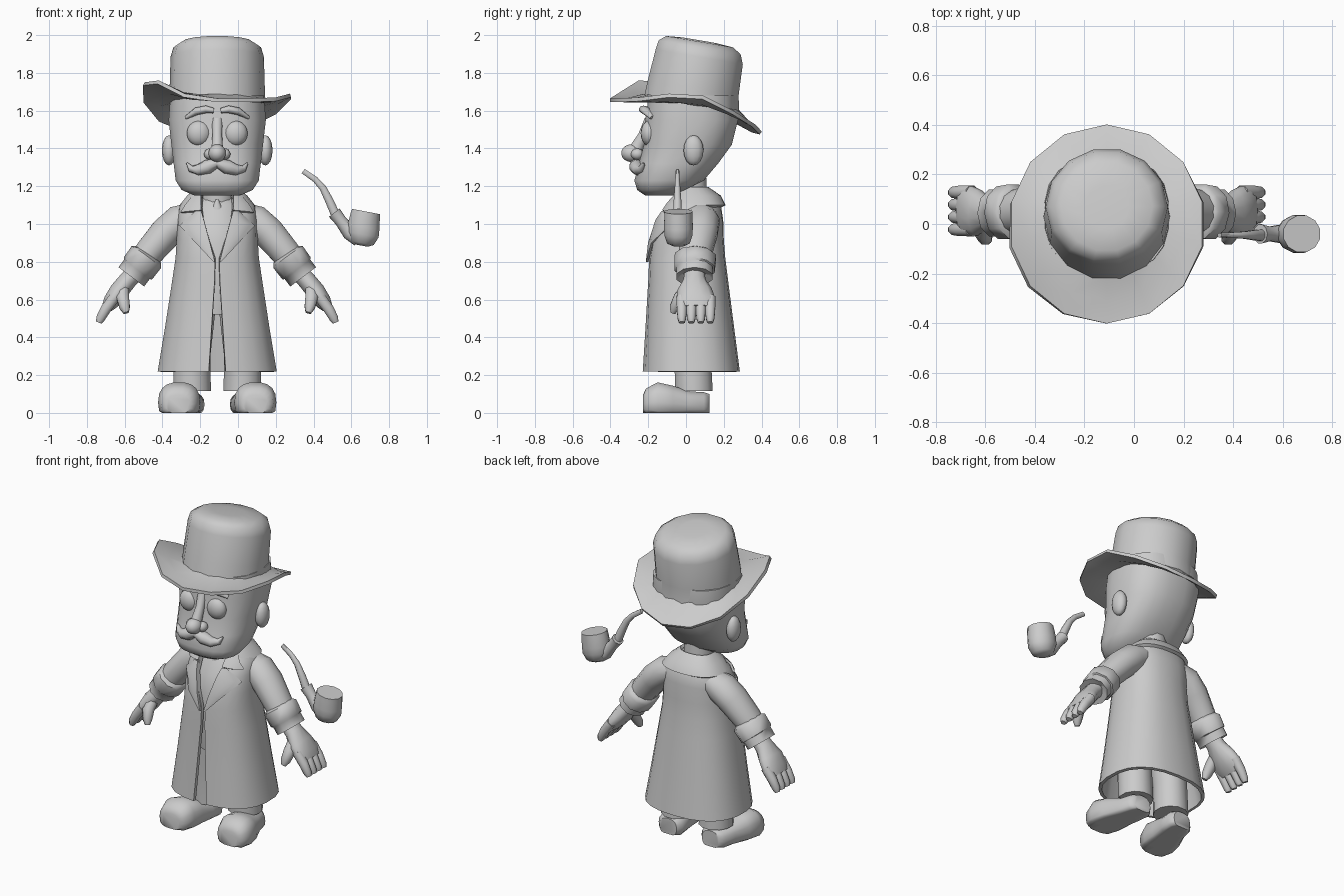
import bpy, bmesh
from math import sin, cos, pi, asin, radians
from mathutils import Vector, Matrix

cube = bpy.data.objects.get("Cube")
if cube:
    bpy.data.objects.remove(cube, do_unlink=True)

BODY_X = -0.11
Y, Z = Vector((0, 1, 0)), Vector((0, 0, 1))
SIDES = ((1, "left"), (-1, "right"))

grey = bpy.data.materials.new("plain_grey")
grey.use_nodes = True
grey.diffuse_color = (0.6, 0.6, 0.6, 1)
grey.node_tree.nodes["Principled BSDF"].inputs["Base Color"].default_value = grey.diffuse_color


def finish(name, bm, cx=BODY_X, thickness=0, offset=-1):
    """Turn a bmesh into a smooth shaded object."""
    if not thickness:
        bmesh.ops.recalc_face_normals(bm, faces=bm.faces)
    bmesh.ops.translate(bm, verts=bm.verts, vec=(cx, 0, 0))
    mesh = bpy.data.meshes.new(name)
    bm.to_mesh(mesh)
    bm.free()
    mesh.materials.append(grey)
    obj = bpy.data.objects.new(name, mesh)
    bpy.context.collection.objects.link(obj)
    bpy.ops.object.select_all(action='DESELECT')
    obj.select_set(True)
    bpy.context.view_layer.objects.active = obj
    if thickness:
        mod = obj.modifiers.new("thickness", 'SOLIDIFY')
        mod.thickness, mod.offset = thickness, offset
        bpy.ops.object.modifier_apply(modifier=mod.name)
    bpy.ops.object.shade_smooth_by_angle(angle=radians(52))


def spow(v, p):
    return (1 if v >= 0 else -1) * abs(v) ** (2 / p)


def skin(bm, rows, closed):
    """Join rows of points with quads."""
    grid = [[bm.verts.new(p) for p in row] for row in rows]
    n = len(grid[0])
    for a, b in zip(grid, grid[1:]):
        for j in range(n if closed else n - 1):
            k = (j + 1) % n
            bm.faces.new((a[j], a[k], b[k], b[j]))
    return grid


def loft(name, pts, n=12, up=Y, axis=None, power=2, cx=BODY_X, side=1):
    """Capped tube through (x, y, z, radius along up, other radius), kept above the ground."""
    pos = [Vector((p[0] * side, p[1], p[2])) for p in pts]
    rows = []
    for i, p in enumerate(pts):
        t = Vector(axis) if axis else pos[min(i + 1, len(pos) - 1)] - pos[max(i - 1, 0)]
        t.normalize()
        u = (up - t * up.dot(t)).normalized()
        v = t.cross(u)
        ring = [2 * pi * (j + 0.5) / n for j in range(n)]
        rows.append([pos[i] + u * p[3] * spow(cos(a), power) + v * p[4] * spow(sin(a), power)
                     for a in ring])
    for q in (q for row in rows for q in row):
        q.z = max(q.z, 0)
    bm = bmesh.new()
    grid = skin(bm, rows, True)
    bm.faces.new(grid[0])
    bm.faces.new(grid[-1])
    finish(name, bm, cx)


def ball(name, center, radii, seg=16):
    bm = bmesh.new()
    mat = Matrix.Translation(center) @ Matrix.Diagonal((*radii, 1))
    bmesh.ops.create_uvsphere(bm, u_segments=seg, v_segments=seg // 2 + 2, radius=1, matrix=mat)
    finish(name, bm)


def shell(name, rings, n=22, power=2.4):
    """Garment wall open at the front: (z, half width, front y, back y, half gap)."""
    rows = []
    for z, rx, yf, yb, gap in rings:
        g = asin((gap / rx) ** (power / 2))
        angles = [g + (2 * pi - 2 * g) * j / n for j in range(n + 1)]
        cy, ry = (yf + yb) / 2, (yb - yf) / 2
        rows.append([(rx * spow(sin(a), power), cy - ry * spow(cos(a), power), z) for a in angles])
    bm = bmesh.new()
    skin(bm, rows, False)
    finish(name, bm, thickness=.02)


# Coat
COAT = [(.22, .316, -.23, .285, .045), (.45, .278, -.215, .255, .03), (.7, .24, -.2, .223, .014),
        (.82, .222, -.195, .208, .012), (.92, .215, -.183, .2, .045), (1.02, .212, -.15, .197, .075),
        (1.1, .2, -.1, .185, .085), (1.16, .13, -.055, .14, .08)]
shell("coat", COAT)
shell("coat_collar", [(1.1, .2, -.09, .21, .11), (1.15, .16, -.08, .185, .09),
                      (1.195, .105, -.05, .12, .07)])


def front_y(x, z, power=2.4):
    """Depth of the coat front at a given width and height."""
    for a, b in zip(COAT, COAT[1:]):
        if a[0] <= z <= b[0]:
            f = (z - a[0]) / (b[0] - a[0])
            rx, yf, yb = (a[i] + (b[i] - a[i]) * f for i in (1, 2, 3))
            q = min(x / rx, .96) ** power
            return (yf + yb) / 2 - (yb - yf) / 2 * (1 - q) ** (1 / power)


def lapel(name, inner, outer, side, steps=5):
    rows = []
    for a, b in zip(inner, outer):
        flat = [Vector(a).lerp(Vector(b), i / steps) for i in range(steps + 1)]
        rows.append([(p.x * side, front_y(p.x, p.y) - .01, p.y) for p in flat])
    bm = bmesh.new()
    skin(bm, rows, False)
    finish(name, bm, thickness=.014, offset=0)


for s, tag in SIDES:
    lapel(tag + "_lapel", [(.012, .8), (.038, .9), (.07, 1.02), (.083, 1.065)],
          [(.018, .8), (.11, .9), (.195, .99), (.11, 1.065)], s)
    lapel(tag + "_collar_point", [(.083, 1.07), (.085, 1.11), (.085, 1.155)],
          [(.19, 1.06), (.165, 1.1), (.12, 1.155)], s)

# Waistcoat, neck and tie
loft("waistcoat", [(0, .02, .52, .17, .13), (0, .015, .7, .185, .19), (0, .01, .9, .175, .19),
                   (0, .025, 1.0, .16, .18), (0, .04, 1.1, .115, .14), (0, .05, 1.16, .08, .09)],
     n=20, axis=Z)
loft("neck", [(0, .03, 1.05, .09, .09), (0, .02, 1.25, .09, .09)], axis=Z)
loft("tie", [(0, -.075, 1.05, .012, .04), (0, -.07, 1.09, .02, .025), (0, -.055, 1.13, .015, .008)],
     n=8, axis=Z)

# Arms, hands, legs and shoes
for s, tag in SIDES:
    loft(tag + "_sleeve", [(.12, .08, 1.05, .08, .07), (.2, .08, 1.015, .1, .09),
                           (.27, .07, .955, .1, .088), (.36, .05, .85, .09, .08),
                           (.43, .045, .75, .08, .075)], side=s)
    loft(tag + "_cuff", [(.365, .05, .84, .09, .08), (.375, .05, .825, .115, .097),
                         (.42, .045, .765, .112, .095), (.425, .045, .76, .1, .085),
                         (.455, .045, .72, .1, .085), (.44, .045, .74, .06, .05)], n=10, side=s)
    loft(tag + "_palm", [(.43, .045, .75, .055, .05), (.475, .045, .7, .06, .05),
                         (.52, .045, .645, .095, .052), (.56, .055, .59, .105, .045),
                         (.585, .055, .555, .1, .03)], side=s)
    for i in range(4):
        y = -.022 + .05 * i
        loft(f"{tag}_finger_{i + 1}", [(.545, y, .61, .03, .032), (.59, y, .55, .029, .03),
                                       (.618, y, .5, .024, .026), (.627, y, .478, .016, .017)],
             n=8, side=s)
    loft(tag + "_thumb", [(.5, .01, .66, .035, .035), (.5, -.035, .61, .034, .036),
                          (.49, -.06, .56, .028, .03), (.482, -.07, .53, .015, .016)], n=8, side=s)
    loft(tag + "_trouser_leg", [(.1, .03, .6, .12, .1), (.133, .035, .3, .1, .1),
                                (.133, .042, .115, .103, .103)], axis=Z, side=s)
    loft(tag + "_shoe", [(.205, -.228, .045, .05, .065), (.205, -.212, .05, .08, .092),
                         (.202, -.15, .055, .108, .111), (.19, -.07, .05, .095, .104),
                         (.165, .02, .045, .07, .09), (.152, .095, .045, .065, .085),
                         (.15, .124, .045, .055, .06)],
         n=18, up=Z, axis=Y, power=2.5, side=s)

# Head and face
loft("head", [(0, -.135, 1.15, .08, .12), (0, -.125, 1.18, .135, .19), (0, -.09, 1.23, .185, .222),
              (0, -.04, 1.32, .212, .233), (0, .01, 1.42, .235, .245), (0, .03, 1.55, .248, .26),
              (0, .035, 1.68, .235, .25)], n=20, axis=Z, power=2.5)
loft("nose_bridge", [(0, -.2, 1.56, .02, .03), (0, -.222, 1.48, .03, .026),
                     (0, -.255, 1.42, .038, .03), (0, -.275, 1.375, .04, .035)], axis=Z)
ball("nose_tip", (0, -.288, 1.375), (.047, .055, .047), 14)
for s, tag in SIDES:
    ball(tag + "_nostril", (s * .04, -.258, 1.37), (.03, .035, .03), 12)
    ball(tag + "_eye", (s * .097, -.195, 1.48), (.064, .045, .067))
    ball(tag + "_ear", (s * .255, .04, 1.39), (.038, .053, .08), 12)
    loft(tag + "_brow", [(.02, -.222, 1.6, .02, .014), (.06, -.225, 1.607, .026, .02),
                         (.11, -.21, 1.597, .026, .02), (.162, -.175, 1.565, .02, .01)], n=10, side=s)
    loft(tag + "_moustache", [(-.005, -.265, 1.325, .03, .022), (.05, -.262, 1.303, .04, .038),
                              (.1, -.25, 1.286, .034, .03), (.14, -.235, 1.292, .022, .018),
                              (.16, -.225, 1.322, .006, .005)], n=10, side=s)

# Hat
loft("hat_crown", [(0, .03, 1.63, .262, .256), (0, .038, 1.72, .25, .252), (0, .07, 1.885, .24, .247),
                   (0, .072, 1.935, .226, .232), (0, .072, 1.965, .185, .185),
                   (0, .07, 1.973, .09, .09)], n=14, axis=(0, .17, 1))
RIM_Z = [1.665, 1.665, 1.67, 1.69, 1.68, 1.6, 1.53, 1.49, 1.5, 1.56, 1.66, 1.75, 1.76, 1.69]
inner, middle, outer = [], [], []
for k, z in enumerate(RIM_Z):
    a = 2 * pi * k / len(RIM_Z)
    rim = Vector((.395 * sin(a), -.402 * cos(a), z))
    base = Vector((.24 * sin(a), .03 - .245 * cos(a), 1.65 + .04 * cos(a)))
    inner.append(base)
    middle.append(base.lerp(rim, .5) - Z * .01)
    outer.append(rim)
bm = bmesh.new()
skin(bm, [outer, middle, inner], True)
finish("hat_brim", bm, thickness=.02)

# Floating smoking pipe
loft("pipe_bowl", [(.652, -.04, .886, .035, .035), (.655, -.04, .9, .062, .066),
                   (.661, -.04, .945, .077, .088), (.665, -.04, .985, .079, .088),
                   (.673, -.04, 1.04, .077, .082), (.678, -.04, 1.066, .076, .078)],
     axis=(.19, 0, 1), cx=0)
loft("pipe_shank", [(.64, -.04, .925, .045, .045), (.59, -.04, .955, .038, .04),
                    (.545, -.04, 1.015, .03, .032), (.51, -.04, 1.06, .04, .036)], n=10, cx=0)
loft("pipe_stem", [(.52, -.045, 1.04, .026, .026), (.485, -.045, 1.12, .022, .024),
                   (.45, -.045, 1.19, .016, .02), (.41, -.045, 1.235, .013, .017),
                   (.345, -.045, 1.28, .01, .015)], n=8, cx=0)
